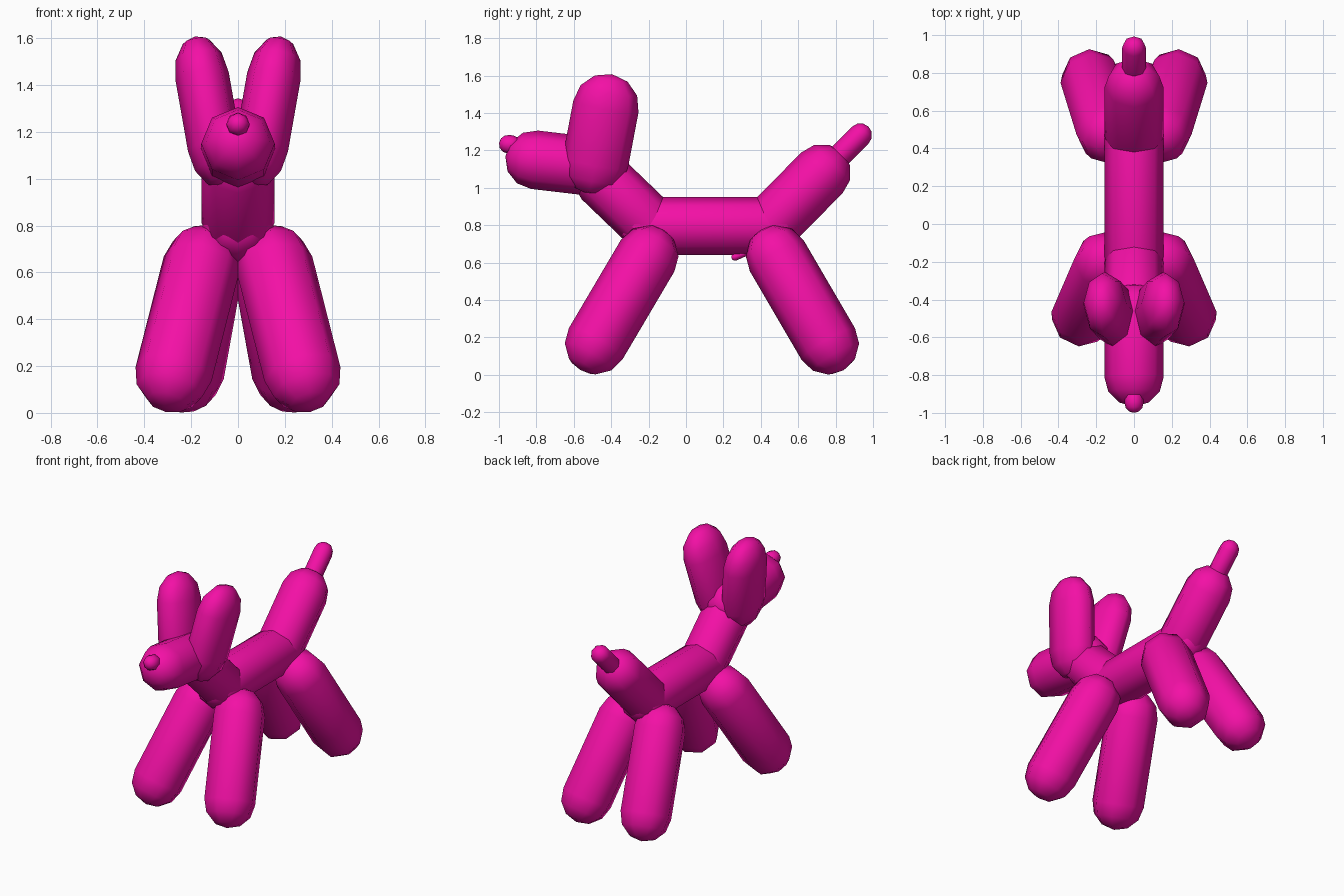
import bpy, bmesh, math
from mathutils import Vector

if "Cube" in bpy.data.objects:
    bpy.data.objects.remove(bpy.data.objects["Cube"])

pink = bpy.data.materials.new("pink_balloon")
pink.diffuse_color = (0.9, 0.005, 0.38, 1)
pink.use_nodes = True
pink.node_tree.nodes["Principled BSDF"].inputs["Base Color"].default_value = pink.diffuse_color
SIDES = 8


def balloon(name, a, b, r, rx=None):
    """Capsule from centre a to centre b; rx is an optional sideways radius."""
    a, b = Vector(a), Vector(b)
    rx = rx or r
    d = (b - a).normalized()
    u = Vector((1, 0, 0))
    u = (u - d * u.dot(d)).normalized()
    v = d.cross(u)
    bm = bmesh.new()
    rings = []
    for centre, angles in ((a, (-60, -30, 0)), (b, (0, 30, 60))):
        for deg in angles:
            t = math.radians(deg)
            ring = []
            for i in range(SIDES):
                p = 2 * math.pi * i / SIDES
                off = u * (rx * math.cos(p)) + v * (r * math.sin(p))
                ring.append(bm.verts.new(centre + off * math.cos(t) + d * (r * math.sin(t))))
            rings.append(ring)
    start, end = bm.verts.new(a - d * r), bm.verts.new(b + d * r)
    for i in range(SIDES):
        j = (i + 1) % SIDES
        for lo, hi in zip(rings, rings[1:]):
            bm.faces.new((lo[i], lo[j], hi[j], hi[i]))
        bm.faces.new((start, rings[0][j], rings[0][i]))
        bm.faces.new((end, rings[-1][i], rings[-1][j]))
    bmesh.ops.recalc_face_normals(bm, faces=bm.faces[:])
    for f in bm.faces:
        f.smooth = True
    mesh = bpy.data.meshes.new(name)
    bm.to_mesh(mesh)
    bm.free()
    mesh.materials.append(pink)
    obj = bpy.data.objects.new(name, mesh)
    bpy.context.collection.objects.link(obj)
    return obj


# Centre line: body, neck, head, rump and tail
balloon("body", (0, -0.2, 0.795), (0, 0.46, 0.795), 0.155)
balloon("neck", (0, -0.2, 0.81), (0, -0.45, 1.05), 0.155)
balloon("snout", (0, -0.47, 1.11), (0, -0.81, 1.15), 0.157)
balloon("nose", (0, -0.93, 1.23), (0, -0.95, 1.233), 0.05)
balloon("rump", (0, 0.46, 0.81), (0, 0.727, 1.08), 0.155)
balloon("tail", (0, 0.78, 1.13), (0, 0.932, 1.282), 0.063)
balloon("belly_knot", (0, 0.262, 0.63), (0, 0.33, 0.66), 0.02)

# Paired parts: legs and flattened ears
for side, s in (("left", 1), ("right", -1)):
    balloon("front_leg_" + side, (s * 0.155, -0.205, 0.637), (s * 0.275, -0.483, 0.166), 0.166)
    balloon("hind_leg_" + side, (s * 0.14, 0.485, 0.637), (s * 0.225, 0.76, 0.166), 0.166)
    balloon("ear_" + side, (s * 0.1, -0.485, 1.135), (s * 0.153, -0.428, 1.436), 0.177, 0.115)
